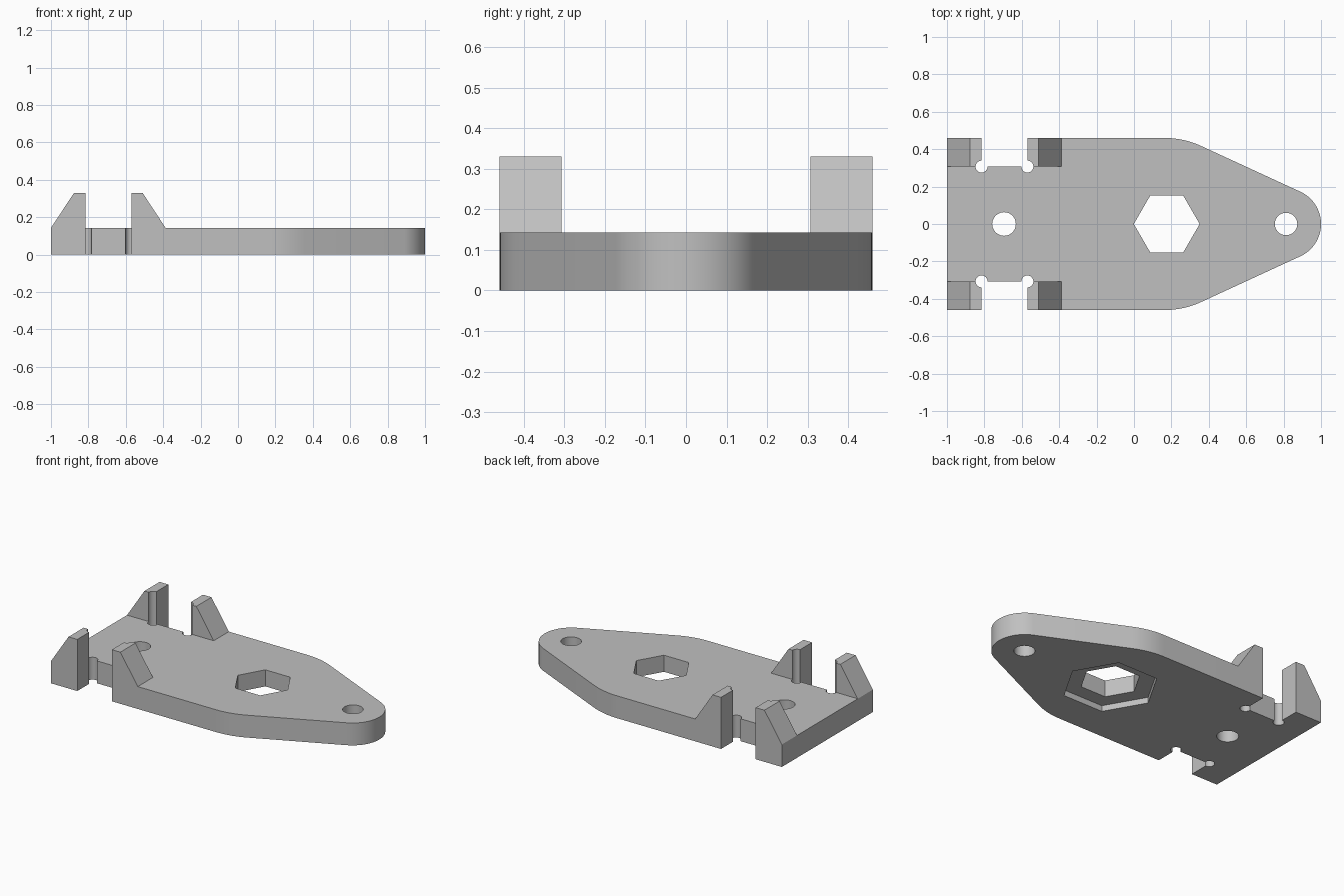
import bpy
import bmesh
from math import cos, sin, asin, pi, radians
from mathutils import Vector

cube = bpy.data.objects.get("Cube")
if cube:
    bpy.data.objects.remove(cube, do_unlink=True)

THICK, TOP = 0.143, 0.33          # plate thickness, post height
HALF, INNER = 0.46, 0.307         # plate half width, inner face of posts
SLOT_L, SLOT_R = -0.815, -0.57    # slot between the posts
HEX_X = 0.175

grey = bpy.data.materials.new("light grey")
grey.use_nodes = True
colour = (0.53, 0.53, 0.53, 1)
grey.diffuse_color = colour
grey.node_tree.nodes["Principled BSDF"].inputs["Base Color"].default_value = colour


def prism(name, points, offset):
    """Closed solid made by sweeping a planar outline along an offset."""
    bm = bmesh.new()
    base = bm.faces.new([bm.verts.new(p) for p in points])
    swept = bmesh.ops.extrude_face_region(bm, geom=[base], use_keep_orig=True)
    verts = [g for g in swept["geom"] if isinstance(g, bmesh.types.BMVert)]
    bmesh.ops.translate(bm, verts=verts, vec=Vector(offset))
    bmesh.ops.recalc_face_normals(bm, faces=bm.faces[:])
    mesh = bpy.data.meshes.new(name)
    bm.to_mesh(mesh)
    bm.free()
    mesh.materials.append(grey)
    obj = bpy.data.objects.new(name, mesh)
    bpy.context.collection.objects.link(obj)
    return obj


def arc(x, y, r, start, end, steps, z=0):
    return [(x + r * cos(start + (end - start) * i / steps),
             y + r * sin(start + (end - start) * i / steps), z) for i in range(steps + 1)]


def drill(name, x, y, r, sides=40, z=-0.1, height=0.6):
    return prism(name, arc(x, y, r, 0, 2 * pi, sides, z)[:-1], (0, 0, height))


def cut(obj, cutters):
    """Subtract the cutters and bake the result."""
    for cutter in cutters:
        cutter.hide_render = True
        mod = obj.modifiers.new("cut", "BOOLEAN")
        mod.operation, mod.solver, mod.object = "DIFFERENCE", "EXACT", cutter
    graph = bpy.context.evaluated_depsgraph_get()
    mesh = bpy.data.meshes.new_from_object(obj.evaluated_get(graph))
    obj.modifiers.clear()
    obj.data = mesh


# Plate: square end, wide shoulder arcs tapering to a round nose
wide_x, nose_x, nose_r = 0.165, 0.81, 0.19
turn = pi / 2 - asin((HALF - nose_r) / (nose_x - wide_x))
outline = [(-1, HALF, 0), (-1, -HALF, 0)]
outline += arc(wide_x, 0, HALF, -pi / 2, -turn, 8)
outline += arc(nose_x, 0, nose_r, -turn, turn, 32)
outline += arc(wide_x, 0, HALF, turn, pi / 2, 8)
plate = prism("base_plate", outline, (0, 0, THICK))

# Corner reliefs and side slots
reliefs, slots = [], []
for side in (-1, 1):
    slots.append(prism("slot_cutter", [(SLOT_L, side * INNER, -0.1), (SLOT_R, side * INNER, -0.1),
                                       (SLOT_R, side * 0.6, -0.1), (SLOT_L, side * 0.6, -0.1)],
                       (0, 0, 0.6)))
    for x in (SLOT_L, SLOT_R):
        reliefs.append(drill("relief_cutter", x, side * INNER, 0.032, 24))

# Bolt holes, hexagonal hole and the wider hexagonal recess underneath
holes = [drill("rear_hole_cutter", -0.695, 0, 0.063),
         drill("nose_hole_cutter", 0.813, 0, 0.06),
         drill("hex_cutter", HEX_X, 0, 0.176, 6),
         drill("hex_recess_cutter", HEX_X, 0, 0.28, 6, height=0.137)]
cut(plate, slots + reliefs + holes)

# Four sloped posts beside the slots
parts = [plate]
profiles = {"outer_post": [(-1, THICK), (SLOT_L, THICK), (SLOT_L, TOP), (-0.877, TOP)],
            "inner_post": [(SLOT_R, THICK), (-0.387, THICK), (-0.51, TOP), (SLOT_R, TOP)]}
for name, profile in profiles.items():
    for side, label in ((-1, "front"), (1, "back")):
        post = prism(f"{label}_{name}", [(x, side * INNER, z) for x, z in profile],
                     (0, side * (HALF - INNER), 0))
        cut(post, reliefs)
        parts.append(post)

for cutter in slots + reliefs + holes:
    bpy.data.objects.remove(cutter, do_unlink=True)

# Smooth the rounded walls, keep the machined edges crisp
bpy.ops.object.select_all(action="DESELECT")
for part in parts:
    part.select_set(True)
bpy.context.view_layer.objects.active = plate
bpy.ops.object.shade_smooth_by_angle(angle=radians(30))
